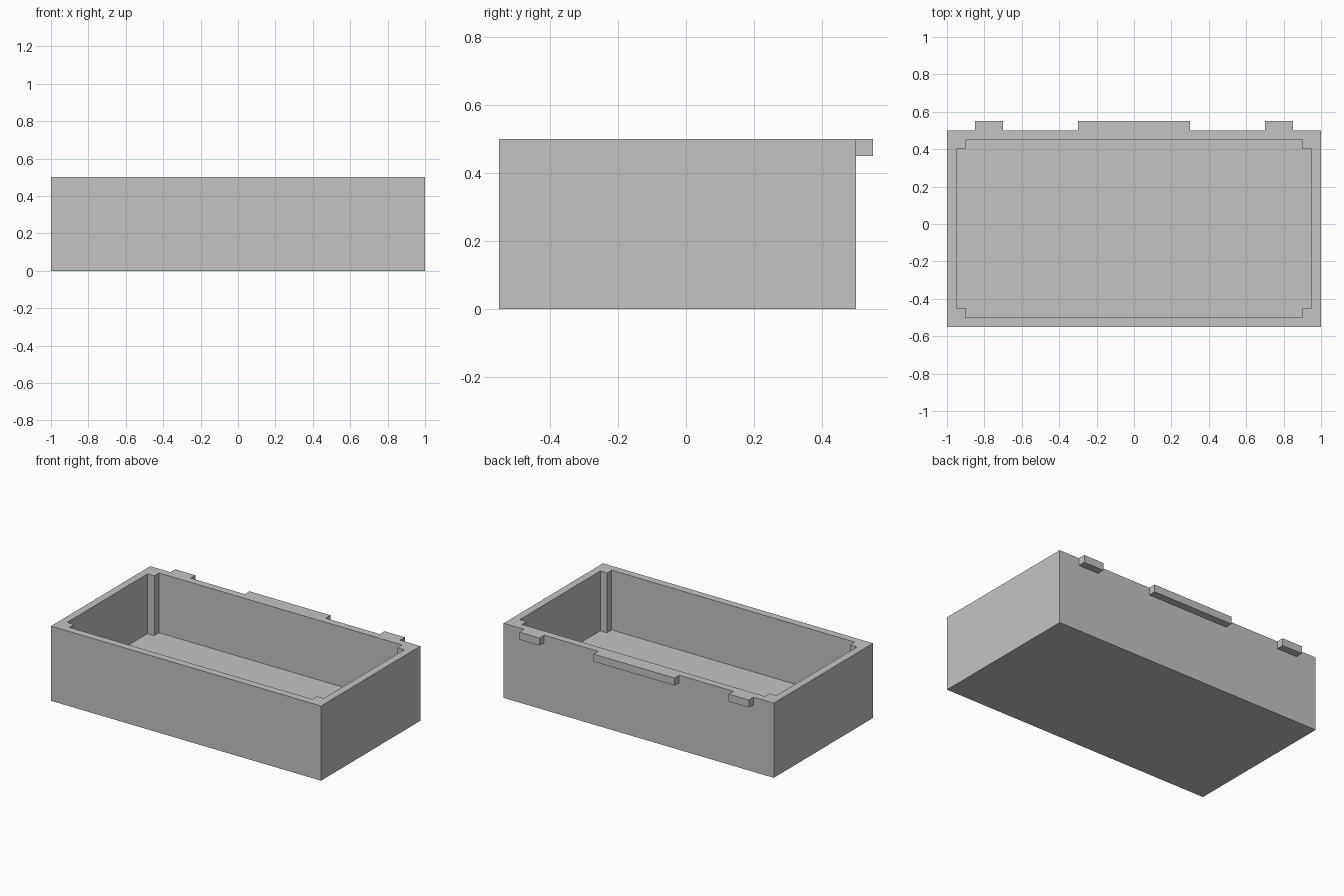
import bpy, bmesh

if "Cube" in bpy.data.objects:
    bpy.data.objects.remove(bpy.data.objects["Cube"])

GREY = (0.55, 0.55, 0.55, 1)
grey = bpy.data.materials.new("plain grey")
grey.use_nodes = True
grey.diffuse_color = GREY
grey.node_tree.nodes["Principled BSDF"].inputs["Base Color"].default_value = GREY


def prism(name, outline, bottom, top):
    """Extrude a flat outline upward into a solid."""
    bm = bmesh.new()
    base = bm.faces.new([bm.verts.new((x, y, bottom)) for x, y in outline])
    up = bmesh.ops.extrude_face_region(bm, geom=[base], use_keep_orig=True)["geom"]
    for v in up:
        if isinstance(v, bmesh.types.BMVert):
            v.co.z = top
    bmesh.ops.recalc_face_normals(bm, faces=bm.faces)
    mesh = bpy.data.meshes.new(name)
    bm.to_mesh(mesh)
    bm.free()
    mesh.materials.append(grey)
    obj = bpy.data.objects.new(name, mesh)
    bpy.context.collection.objects.link(obj)
    return obj


def rectangle(x0, x1, y0, y1):
    return [(x0, y0), (x1, y0), (x1, y1), (x0, y1)]


HEIGHT, FLOOR, WALL, POST, TAB = 0.5, 0.1, 0.05, 0.05, 0.05
FRONT, BACK = -0.55, 0.5

# Tray body
body = prism("tray_body", rectangle(-1, 1, FRONT, BACK), 0, HEIGHT)

# Cavity outline, stepped in at each corner to leave a square post
x, y0, y1 = 1 - WALL, FRONT + WALL, BACK - WALL
right_half = [(x - POST, y0), (x - POST, y0 + POST), (x, y0 + POST),
              (x, y1 - POST), (x - POST, y1 - POST), (x - POST, y1)]
left_half = [(-px, py) for px, py in reversed(right_half)]
cavity = prism("cavity_cutter", right_half + left_half, FLOOR, HEIGHT + 0.1)

cut = body.modifiers.new("hollow", "BOOLEAN")
cut.operation = "DIFFERENCE"
cut.solver = "EXACT"
cut.object = cavity
bpy.context.view_layer.objects.active = body
bpy.ops.object.modifier_apply(modifier=cut.name)
bpy.data.objects.remove(cavity)

# Hinge tabs along the top of the back wall
for name, x0, x1 in (("hinge_tab_right", -0.85, -0.7),
                     ("hinge_tab_middle", -0.3, 0.3),
                     ("hinge_tab_left", 0.7, 0.85)):
    prism(name, rectangle(x0, x1, BACK, BACK + TAB), HEIGHT - TAB, HEIGHT)
